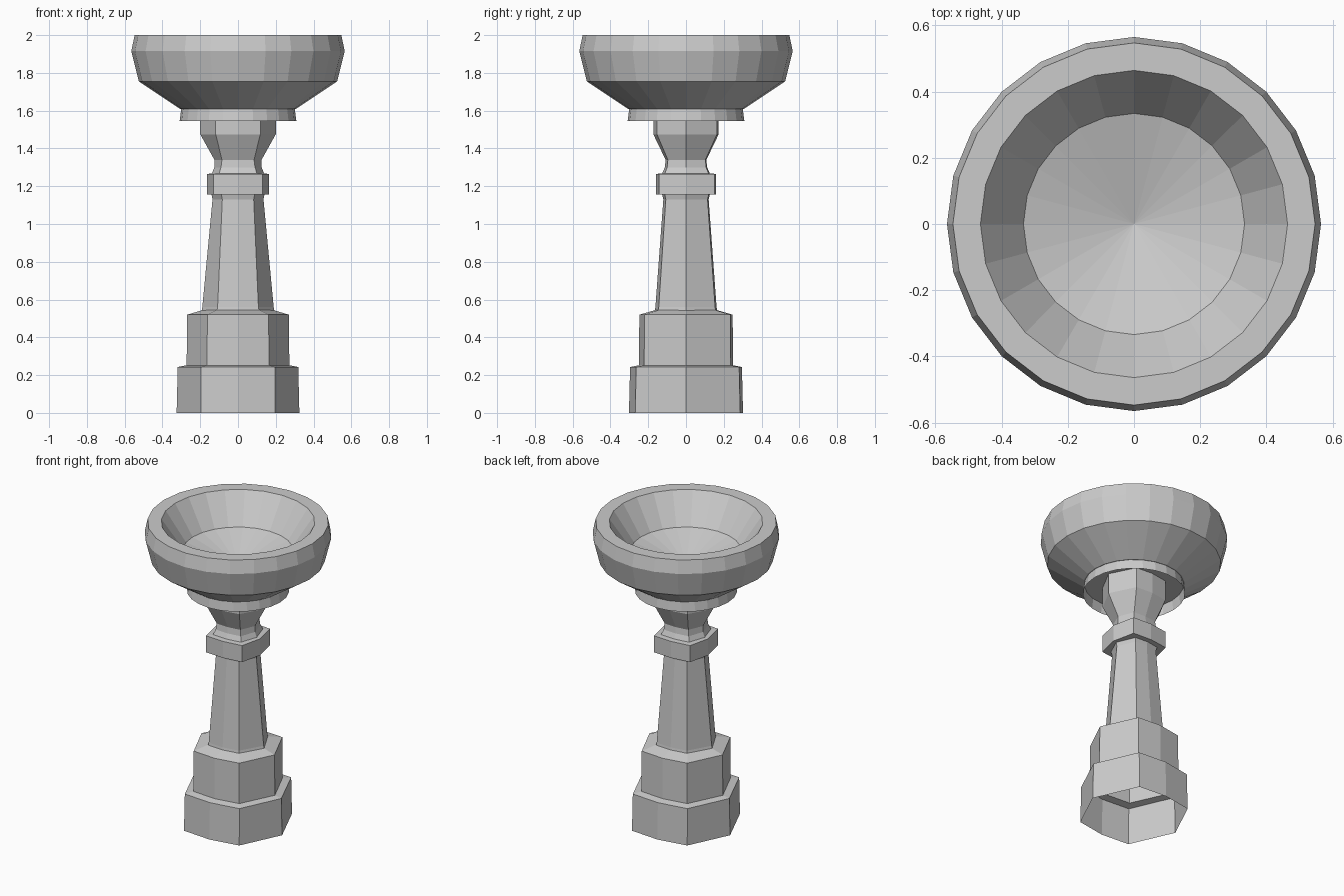
import bpy, bmesh, math

if "Cube" in bpy.data.objects:
    bpy.data.objects.remove(bpy.data.objects["Cube"])


def loft(name, rings, cap_end=False, tip=None):
    """Bridge a list of closed vertex rings into one flat-shaded surface."""
    bm = bmesh.new()
    loops = [[bm.verts.new(p) for p in ring] for ring in rings]
    n = len(loops[0])
    for lo, hi in zip(loops, loops[1:]):
        for i in range(n):
            j = (i + 1) % n
            bm.faces.new((lo[i], lo[j], hi[j], hi[i]))
    last = loops[-1]
    if tip is not None:
        t = bm.verts.new((0, 0, tip))
        for i in range(n):
            bm.faces.new((last[i], last[(i + 1) % n], t))
    elif cap_end:
        bm.faces.new(last)
    me = bpy.data.meshes.new(name)
    bm.to_mesh(me)
    bm.free()
    ob = bpy.data.objects.new(name, me)
    bpy.context.collection.objects.link(ob)
    return ob


def hewn(z, hx, cx, hy):
    """Uneven eight-sided section: half width, corner x, half depth."""
    half = [(hx, 0), (cx, hy * 0.95), (0, hy), (-cx, hy * 0.89)]
    return [(x, y, z) for x, y in half] + [(-x, -y, z) for x, y in half]


def circle(r, z, n=24):
    return [(r * math.cos(2 * math.pi * i / n),
             r * math.sin(2 * math.pi * i / n), z) for i in range(n)]


# Stepped base, open underneath
loft("stepped_base", [hewn(*s) for s in [
    (0.0, 0.325, 0.197, 0.302), (0.243, 0.319, 0.195, 0.296),
    (0.252, 0.272, 0.164, 0.249), (0.52, 0.269, 0.162, 0.247),
    (0.545, 0.185, 0.112, 0.16)]], cap_end=True)

# Tapered shaft, collar, neck and flared capital
loft("column", [hewn(*s) for s in [
    (0.54, 0.193, 0.112, 0.165), (0.56, 0.189, 0.108, 0.162),
    (1.13, 0.135, 0.083, 0.12), (1.155, 0.140, 0.088, 0.126),
    (1.155, 0.163, 0.13, 0.16), (1.265, 0.163, 0.13, 0.16),
    (1.268, 0.138, 0.1, 0.126), (1.30, 0.125, 0.09, 0.112),
    (1.34, 0.125, 0.085, 0.108), (1.475, 0.2, 0.118, 0.173),
    (1.61, 0.2, 0.118, 0.173)]], cap_end=True)

# Thin skirt hanging under the bowl
loft("bowl_skirt", [circle(0.309, 1.545), circle(0.300, 1.612)])

# Bowl: underside, flared wall, flat rim, inner wall and conical floor
loft("bowl", [circle(r, z) for r, z in [
    (0.15, 1.61), (0.308, 1.61), (0.525, 1.755), (0.565, 1.915),
    (0.547, 2.0), (0.464, 2.0), (0.334, 1.81)]], tip=1.71)
